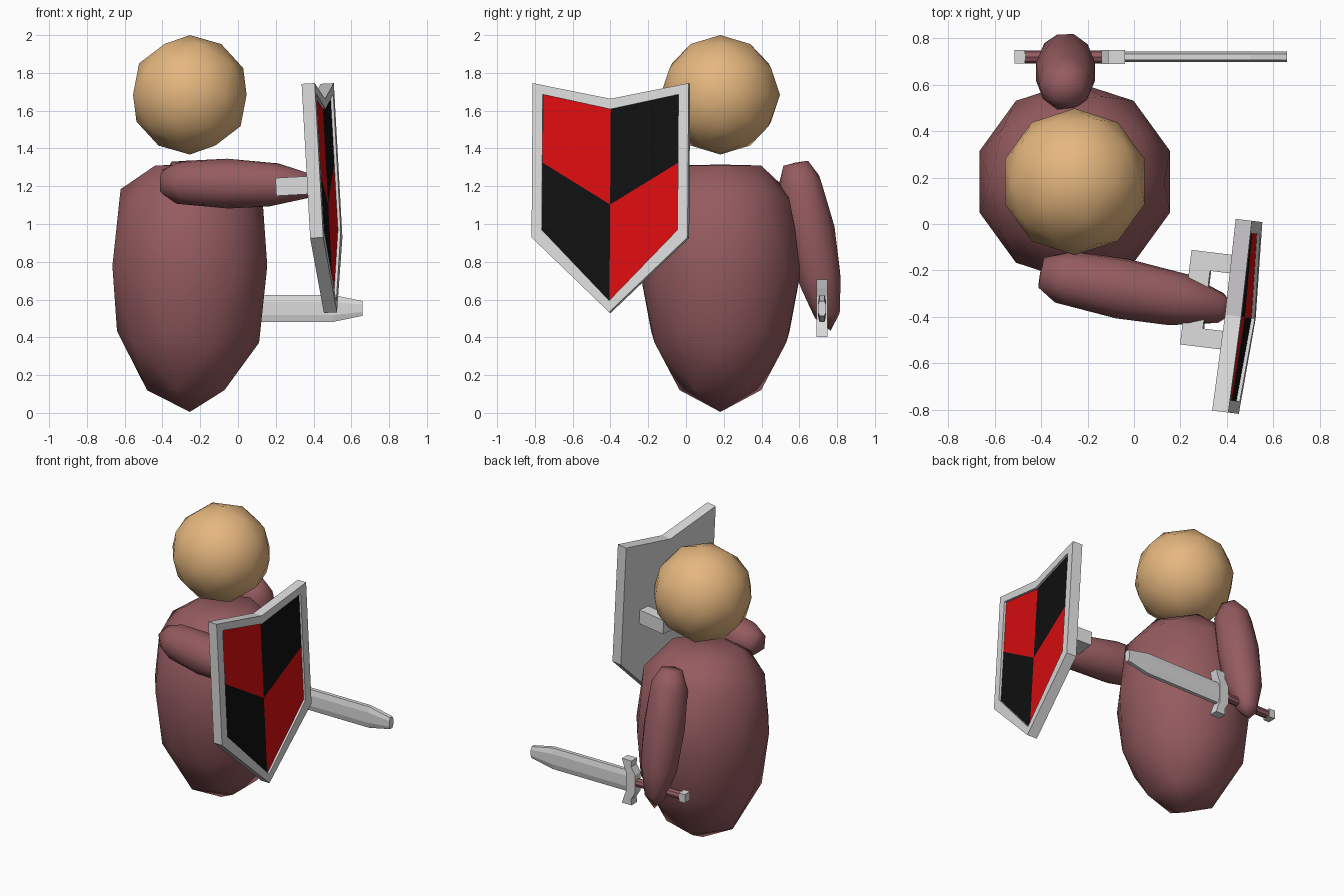
import bpy, bmesh, math
from mathutils import Matrix, Vector

if "Cube" in bpy.data.objects:
    bpy.data.objects.remove(bpy.data.objects["Cube"])


def material(name, rgb):
    m = bpy.data.materials.new(name)
    m.diffuse_color = (*rgb, 1)
    m.use_nodes = True
    m.node_tree.nodes["Principled BSDF"].inputs["Base Color"].default_value = m.diffuse_color
    return m


BROWN = material("brown cloth", (0.30, 0.105, 0.115))
SKIN = material("tan skin", (0.78, 0.47, 0.21))
STEEL = material("light steel", (0.72, 0.71, 0.72))
RED = material("red paint", (0.72, 0.004, 0.005))
BLACK = material("black paint", (0.005, 0.005, 0.005))


def finish(name, bm, mats, matrix=Matrix(), smooth=False):
    bmesh.ops.recalc_face_normals(bm, faces=bm.faces)
    for f in bm.faces:
        f.smooth = smooth
    me = bpy.data.meshes.new(name)
    bm.to_mesh(me)
    bm.free()
    for m in mats:
        me.materials.append(m)
    ob = bpy.data.objects.new(name, me)
    ob.matrix_world = matrix
    bpy.context.collection.objects.link(ob)
    return ob


def pod(name, base, top, radius):
    """Ellipsoid with a flattened upper end, running from base to top."""
    base, top = Vector(base), Vector(top)
    axis = top - base
    bm = bmesh.new()
    bmesh.ops.create_icosphere(bm, subdivisions=2, radius=1)
    for v in bm.verts:
        h = 0.59 * (v.co.z + 1)
        if v.co.z > 0.8:
            h = 0.996 if v.co.z < 0.95 else 1.0
        v.co = (v.co.x * radius, v.co.y * radius, h * axis.length)
    turn = Vector((0, 0, 1)).rotation_difference(axis).to_matrix().to_4x4()
    finish(name, bm, [BROWN], Matrix.Translation(base) @ turn, True)


def add_box(bm, lo, hi):
    lo, hi = Vector(lo), Vector(hi)
    size = hi - lo
    bmesh.ops.create_cube(bm, size=1, matrix=Matrix.Translation((lo + hi) / 2)
                          @ Matrix.Diagonal((*size, 1)))


def box(name, lo, hi, mat, matrix=Matrix()):
    bm = bmesh.new()
    add_box(bm, lo, hi)
    finish(name, bm, [mat], matrix)


def bridge(bm, a, b):
    for i in range(len(a)):
        j = (i + 1) % len(a)
        bm.faces.new((a[i], a[j], b[j], b[i]))


# Head, body and arms
bm = bmesh.new()
bmesh.ops.create_icosphere(bm, subdivisions=2, radius=0.316)
finish("head", bm, [SKIN], Matrix.Translation((-0.255, 0.182, 1.684)), True)
pod("body", (-0.255, 0.182, 0.005), (-0.255, 0.182, 1.315), 0.431)
pod("shield_arm", (0.45, -0.372, 1.205), (-0.405, -0.212, 1.22), 0.133)
pod("sword_arm", (-0.295, 0.765, 0.435), (-0.295, 0.58, 1.325), 0.133)

# Shield: slab with a rim and a recessed quartered panel
place = (Matrix.Translation((0.423, -0.395, 1.1))
         @ Matrix.Rotation(math.radians(-7), 4, 'Z')
         @ Matrix.Rotation(math.radians(-3.2), 4, 'Y'))
DEPTH, RECESS = 0.07, 0.015


def outline(w, top, notch, side, tip):
    return [(-w, top), (0, notch), (w, top), (w, side), (0, tip), (-w, side)]


outer = outline(0.416, 0.643, 0.56, -0.175, -0.572)
inner = outline(0.362, 0.583, 0.505, -0.135, -0.51)
bm = bmesh.new()
loops = [[bm.verts.new((x, y, z)) for y, z in pts] for x, pts in
         ((0, outer), (DEPTH, outer), (DEPTH, inner), (DEPTH - RECESS, inner))]
for a, b in zip(loops, loops[1:]):
    bridge(bm, a, b)
back = loops[0]
bm.faces.new((back[0], back[1], back[4], back[5]))
bm.faces.new((back[1], back[2], back[3], back[4]))
tl, tc, tr, br, bc, bl = loops[3]
mid, ml, mr = (bm.verts.new((DEPTH - RECESS, y, z))
               for y, z in ((0, 0), (-0.362, 0.222), (0.362, 0.222)))
for quad, index in (((tl, tc, mid, ml), 1), ((tc, tr, mr, mid), 2),
                    ((mid, mr, br, bc), 1), ((ml, mid, bc, bl), 2)):
    bm.faces.new(quad).material_index = index
bmesh.ops.remove_doubles(bm, verts=bm.verts, dist=0.0001)
finish("shield", bm, [STEEL, RED, BLACK], place)

# Bracket grip on the back of the shield
bm = bmesh.new()
for s in (-1, 1):
    y0, y1 = sorted((s * 0.125, s * 0.205))
    add_box(bm, (-0.2, y0, 0.06), (0.005, y1, 0.155))
add_box(bm, (-0.2, -0.125, 0.06), (-0.11, 0.125, 0.155))
grip_place = place @ Matrix.Translation((0, 0.055, 0))
finish("shield_grip", bm, [STEEL], grip_place)

# Sword blade: bevelled section swept along x with a blunt taper
sword = Matrix.Translation((0, 0.72, 0.553))
section = [(0.013, 0.072), (0.022, 0.035), (0.022, -0.035), (0.013, -0.072),
           (-0.013, -0.072), (-0.022, -0.035), (-0.022, 0.035), (-0.013, 0.072)]
bm = bmesh.new()
rings = [[bm.verts.new((x, y, z * k)) for y, z in section]
         for x, k in ((-0.1, 1), (0.5, 1), (0.66, 0.54))]
for a, b in zip(rings, rings[1:]):
    bridge(bm, a, b)
bm.faces.new(rings[0])
bm.faces.new(rings[-1])
finish("sword_blade", bm, [STEEL], sword)

# Cross guard: strip swept toward the blade at both ends
spine = [(-0.075, -0.152), (-0.08, -0.11), (-0.105, -0.06),
         (-0.105, 0.06), (-0.08, 0.11), (-0.075, 0.152)]
half = [0.036, 0.028, 0.034, 0.034, 0.028, 0.036]
bm = bmesh.new()
rings = [[bm.verts.new((x + dx * h, dy * 0.03, z))
          for dx, dy in ((-1, -1), (1, -1), (1, 1), (-1, 1))]
         for (x, z), h in zip(spine, half)]
for a, b in zip(rings, rings[1:]):
    bridge(bm, a, b)
bm.faces.new(rings[0])
bm.faces.new(rings[-1])
finish("sword_guard", bm, [STEEL], sword)

# Hilt and pommel
bm = bmesh.new()
bmesh.ops.create_cone(bm, cap_ends=True, segments=8, radius1=0.028, radius2=0.028, depth=0.36,
                      matrix=Matrix.Translation((-0.3, 0, 0)) @ Matrix.Rotation(math.pi / 2, 4, 'Y'))
finish("sword_hilt", bm, [BROWN], sword)
box("sword_pommel", (-0.515, -0.029, -0.029), (-0.47, 0.029, 0.029), STEEL, sword)
